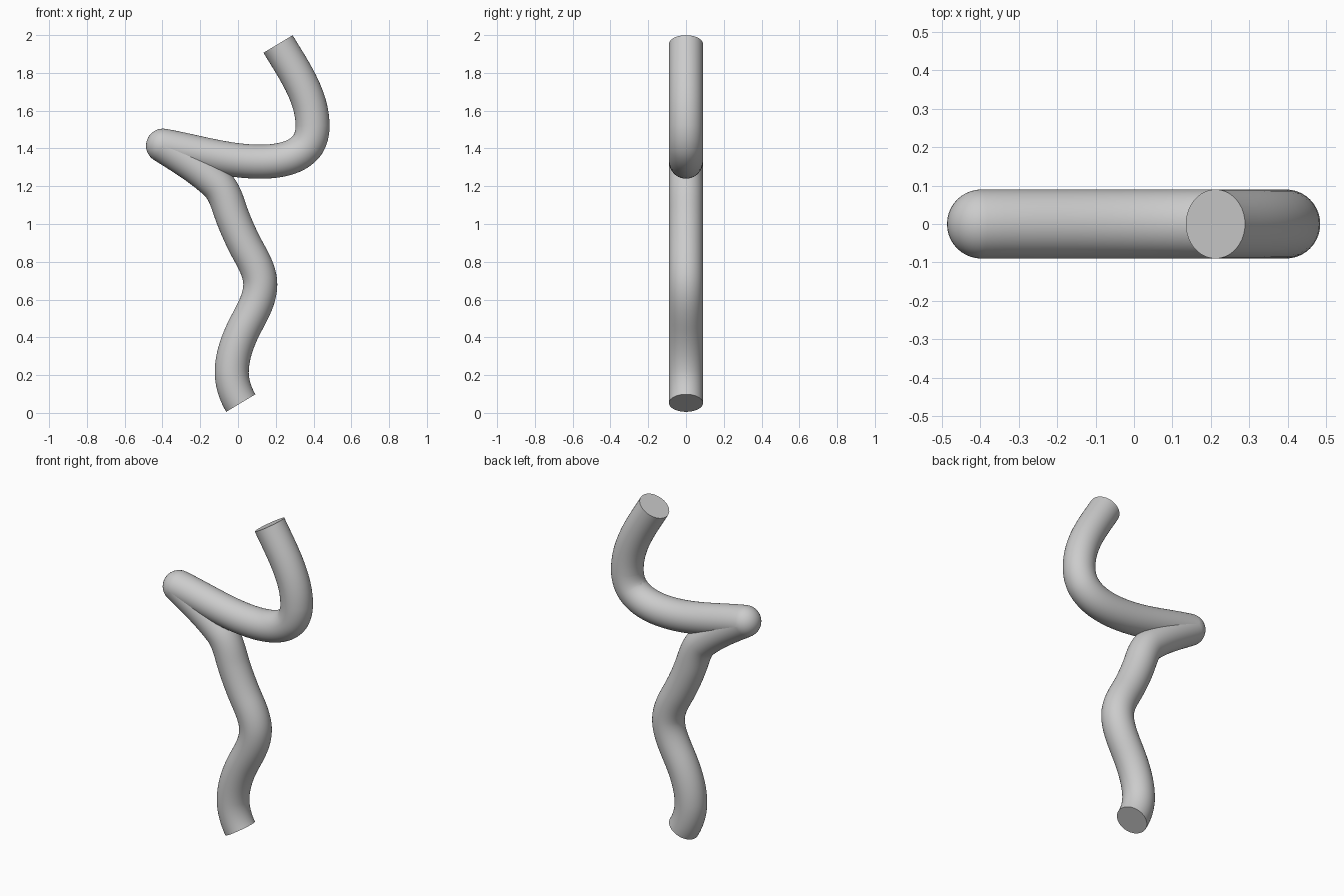
import bpy
import bmesh
from math import radians, cos, sin, pi
from mathutils import Vector
from mathutils.geometry import interpolate_bezier

cube = bpy.data.objects.get("Cube")
if cube:
    bpy.data.objects.remove(cube, do_unlink=True)

RADIUS = 0.09
SIDES = 40
STEPS = 13

grey = bpy.data.materials.new("plain grey")
grey.use_nodes = True
colour = (0.6, 0.6, 0.6, 1)
grey.diffuse_color = colour
grey.node_tree.nodes["Principled BSDF"].inputs["Base Color"].default_value = colour

# Path knots: x, z, heading in degrees
lower_run = [(0.015, 0.052, 121), (-0.033, 0.225, 88), (0.045, 0.475, 62),
             (0.118, 0.68, 90), (0.058, 0.85, 119), (-0.03, 1.04, 111),
             (-0.115, 1.215, 137), (-0.397, 1.415, 148)]
upper_run = [(-0.397, 1.415, -10), (0.13, 1.33, 1), (0.357, 1.405, 48),
             (0.395, 1.52, 90), (0.212, 1.953, 121)]


def heading(degrees):
    return Vector((cos(radians(degrees)), 0, sin(radians(degrees))))


def sample(knots):
    """Smooth path through the knots, as (point, tangent) pairs."""
    points = []
    for (x0, z0, a0), (x1, z1, a1) in zip(knots, knots[1:]):
        p, q = Vector((x0, 0, z0)), Vector((x1, 0, z1))
        reach = (q - p).length / 3
        part = interpolate_bezier(p, p + heading(a0) * reach,
                                  q - heading(a1) * reach, q, STEPS)
        points += part if not points else part[1:]
    tangents = [(b - a).normalized() for a, b in zip(points, points[2:])]
    tangents = [heading(knots[0][2])] + tangents + [heading(knots[-1][2])]
    return list(zip(points, tangents))


# Sharp fold: the section turns about the fold point, leaving a round elbow
x, z, start = lower_run[-1]
end = upper_run[0][2]
fold = [(Vector((x, 0, z)), heading(start + (end - start) * i / 16))
        for i in range(1, 16)]
path = sample(lower_run) + fold + sample(upper_run)

# Sweep a round section along the path
bm = bmesh.new()
rings = []
across = Vector((0, 1, 0))
for point, tangent in path:
    side = across.cross(tangent)
    rings.append([bm.verts.new(point + RADIUS * (side * cos(2 * pi * k / SIDES)
                                                 + across * sin(2 * pi * k / SIDES)))
                  for k in range(SIDES)])
for a, b in zip(rings, rings[1:]):
    for k in range(SIDES):
        n = (k + 1) % SIDES
        bm.faces.new((a[k], b[k], b[n], a[n]))
# Flat end caps
bm.faces.new(rings[0])
bm.faces.new(rings[-1][::-1])
bmesh.ops.recalc_face_normals(bm, faces=bm.faces)

mesh = bpy.data.meshes.new("bent_tube")
bm.to_mesh(mesh)
bm.free()
mesh.materials.append(grey)
tube = bpy.data.objects.new("bent_tube", mesh)
bpy.context.collection.objects.link(tube)
bpy.ops.object.select_all(action="DESELECT")
tube.select_set(True)
bpy.context.view_layer.objects.active = tube
bpy.ops.object.shade_smooth_by_angle(angle=radians(40))
